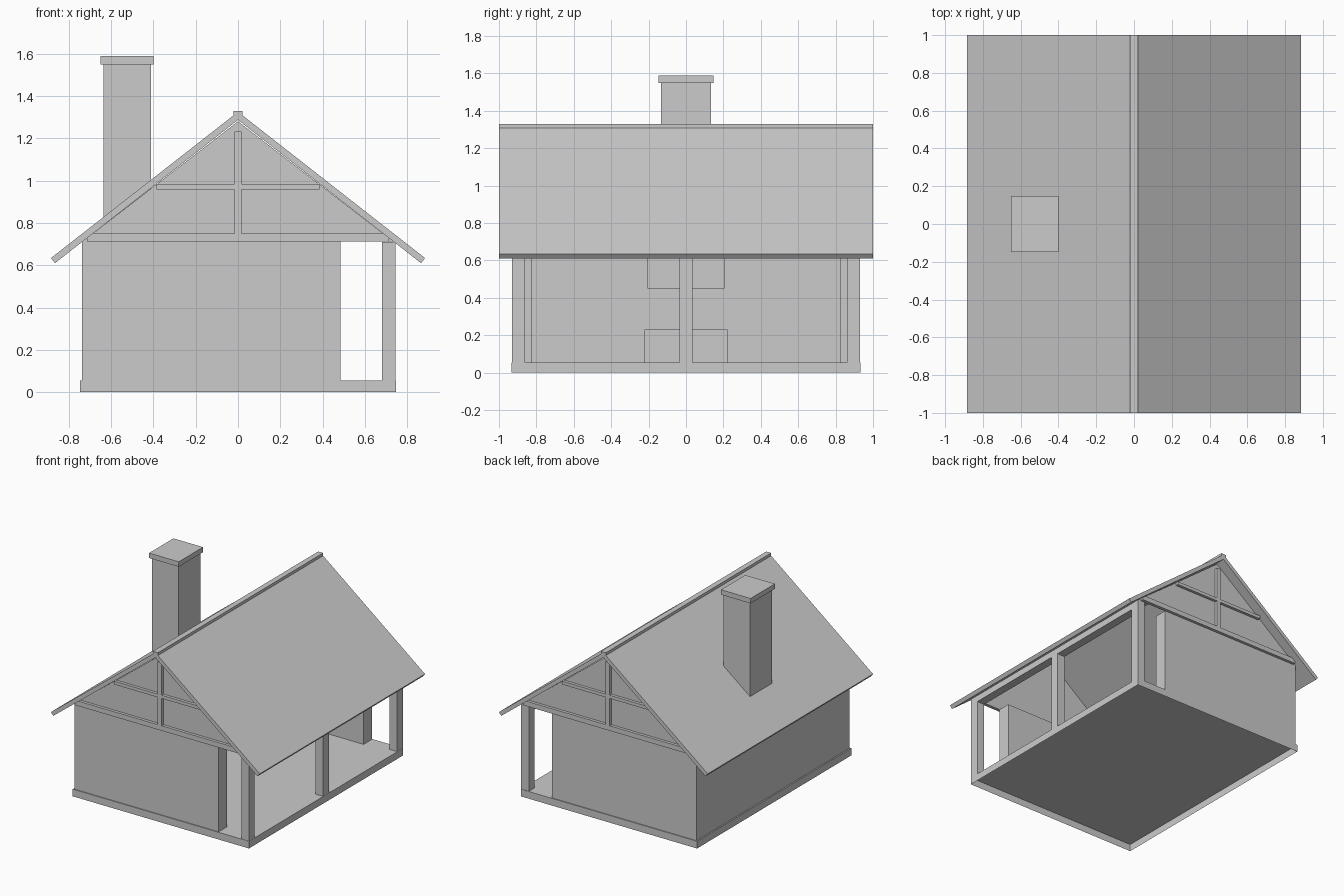
import bpy

if "Cube" in bpy.data.objects:
    bpy.data.objects.remove(bpy.data.objects["Cube"])


def box(name, x0, x1, y0, y1, z0, z1, skip=()):
    return prism(name, [(x0, z0), (x1, z0), (x1, z1), (x0, z1)], y0, y1, skip)


def prism(name, profile, y0, y1, skip=()):
    """Extrude a counter-clockwise xz profile from y0 to y1; skip leaves out sides by index."""
    n = len(profile)
    verts = [(x, y, z) for y in (y0, y1) for x, z in profile]
    faces = [tuple(range(n)), tuple(reversed(range(n, 2 * n)))]
    faces += [(i, i + n, (i + 1) % n + n, (i + 1) % n) for i in range(n) if i not in skip]
    mesh = bpy.data.meshes.new(name)
    mesh.from_pydata(verts, [], faces)
    mesh.update()
    obj = bpy.data.objects.new(name, mesh)
    bpy.context.collection.objects.link(obj)
    return obj


def sides(name, make, y0, y1):
    """Build a part on the front and its mirrored twin on the back."""
    make("front_" + name, y0, y1)
    make("back_" + name, -y1, -y0)


FLOOR, TOP = 0.055, 0.712

# Floor slab, hollow underneath
box("floor_slab", -0.747, 0.746, -0.933, 0.933, 0, FLOOR, skip=(0,))

# Walls: front and back stop short of the open porch side
sides("wall", lambda n, a, b: box(n, -0.737, 0.485, a, b, FLOOR, TOP), -0.926, -0.826)
box("left_wall", -0.737, -0.64, -0.826, 0.826, FLOOR, TOP)

# Thin gable panels
gable = [(-0.735, TOP), (0.735, TOP), (0, 1.28)]
sides("gable", lambda n, a, b: prism(n, gable, a, b), -0.926, -0.922)

# Gable timbers
sides("tie_beam", lambda n, a, b: prism(
    n, [(-0.713, TOP), (0.713, TOP), (0.713, 0.73), (0.69, 0.75), (-0.69, 0.75), (-0.713, 0.73)],
    a, b), -0.948, -0.922)
sides("king_post", lambda n, a, b: box(n, -0.017, 0.017, a, b, 0.75, 1.233), -0.948, -0.922)
for side, x0, x1 in (("left", -0.385, -0.017), ("right", 0.017, 0.385)):
    sides(side + "_collar_beam",
          lambda n, a, b: box(n, x0, x1, a, b, 0.959, 0.984), -0.948, -0.922)

# Porch posts and the plate beam they carry
for name, y in (("front", -0.896), ("middle", 0), ("back", 0.896)):
    box(name + "_post", 0.68, 0.745, y - 0.034, y + 0.034, FLOOR, 0.709)
for name, y0, y1 in (("front", -0.862, -0.034), ("back", 0.034, 0.862)):
    box(name + "_plate_beam", 0.68, 0.745, y0, y1, 0.655, 0.709)

# Roof slopes and ridge cap
prism("right_roof", [(0, 1.287), (0.865, 0.61), (0.884, 0.634), (0, 1.325)], -1, 1)
prism("left_roof", [(0, 1.325), (-0.884, 0.634), (-0.865, 0.61), (0, 1.287)], -1, 1)
box("ridge_cap", -0.021, 0.021, -1, 1, 1.293, 1.33)

# Fireplace and chimney
box("hearth", -0.64, -0.36, -0.222, 0.222, FLOOR, 0.23)
box("fireplace_hood", -0.64, -0.38, -0.206, 0.206, 0.45, 0.74)
box("chimney_shaft", -0.636, -0.412, -0.134, 0.134, 0.74, 1.55)
box("chimney_cap", -0.65, -0.399, -0.147, 0.147, 1.55, 1.588)
